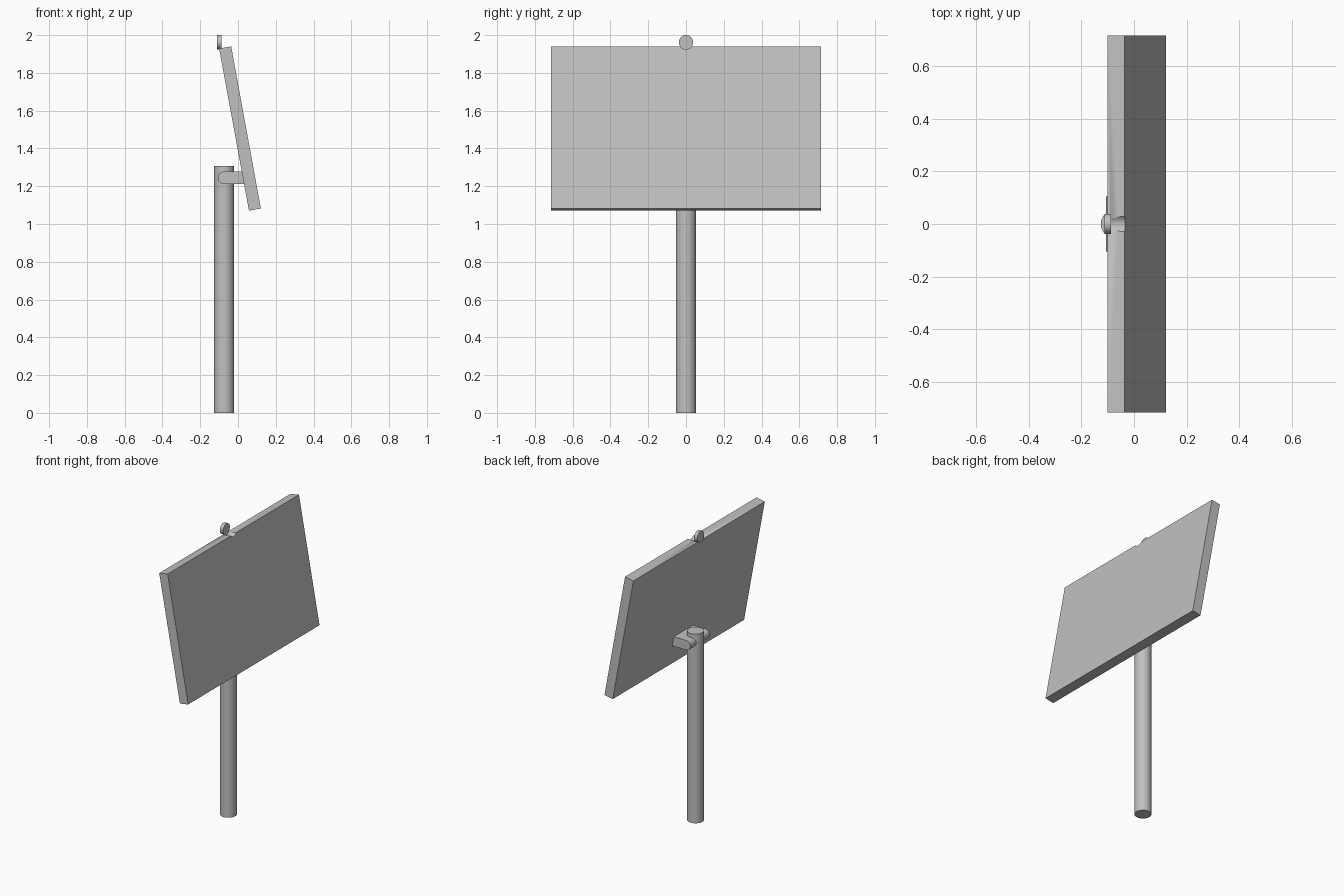
import bpy
import bmesh
import math
from mathutils import Matrix

cube = bpy.data.objects.get("Cube")
if cube:
    bpy.data.objects.remove(cube, do_unlink=True)

# Single flat grey
grey = bpy.data.materials.new("plain_grey")
grey.use_nodes = True
colour = (0.53, 0.53, 0.53, 1)
grey.diffuse_color = colour
grey.node_tree.nodes["Principled BSDF"].inputs["Base Color"].default_value = colour


def finish(name, bm, smooth=False):
    bmesh.ops.recalc_face_normals(bm, faces=bm.faces)
    mesh = bpy.data.meshes.new(name)
    bm.to_mesh(mesh)
    bm.free()
    mesh.materials.append(grey)
    obj = bpy.data.objects.new(name, mesh)
    bpy.context.collection.objects.link(obj)
    bpy.ops.object.select_all(action="DESELECT")
    obj.select_set(True)
    bpy.context.view_layer.objects.active = obj
    if smooth:
        bpy.ops.object.shade_smooth_by_angle(angle=math.radians(35))
    return obj


def cylinder(name, centre, radius, depth, along_x=False):
    bm = bmesh.new()
    turn = Matrix.Rotation(math.pi / 2, 4, "Y") if along_x else Matrix()
    bmesh.ops.create_cone(bm, cap_ends=True, segments=48, radius1=radius,
                          radius2=radius, depth=depth,
                          matrix=Matrix.Translation(centre) @ turn)
    return finish(name, bm, True)


def extrude_profile(name, points, half_width, smooth=False):
    """Extrude an (x, z) outline symmetrically along y."""
    bm = bmesh.new()
    face = bm.faces.new([bm.verts.new((x, -half_width, z)) for x, z in points])
    result = bmesh.ops.extrude_face_region(bm, geom=[face])
    moved = [v for v in result["geom"] if isinstance(v, bmesh.types.BMVert)]
    bmesh.ops.translate(bm, verts=moved, vec=(0, 2 * half_width, 0))
    return finish(name, bm, smooth)


# Upright post
cylinder("post", (-0.073, 0, 0.653), 0.053, 1.306)

# Tilted board
panel = extrude_profile("panel", [(-0.1, 1.929), (-0.036, 1.94),
                                  (0.121, 1.082), (0.058, 1.071)], 0.716)

# Round-nosed crossbar joining post and board
nose_x, bar_z, bar_r = -0.074, 1.245, 0.033
nose = [(nose_x - bar_r * math.cos(a), bar_z + bar_r * math.sin(a))
        for a in [math.pi * (i / 16 - 0.5) for i in range(17)]]
extrude_profile("crossbar", nose + [(0.035, bar_z + bar_r), (0.045, bar_z - bar_r)],
                0.105, True)

# Round groove through the board's top edge
cutter = cylinder("groove_cutter", (0, 0, 1.9625), 0.0375, 0.184, True)
cutter.hide_render = True
cut = panel.modifiers.new("groove", "BOOLEAN")
cut.operation = "DIFFERENCE"
cut.solver = "EXACT"
cut.object = cutter
bpy.ops.object.select_all(action="DESELECT")
panel.select_set(True)
bpy.context.view_layer.objects.active = panel
bpy.ops.object.modifier_apply(modifier=cut.name)
bpy.data.objects.remove(cutter, do_unlink=True)
bpy.ops.object.shade_smooth_by_angle(angle=math.radians(35))

# Small disc standing behind the groove
cylinder("top_disc", (-0.1, 0, 1.9625), 0.0375, 0.024, True)
